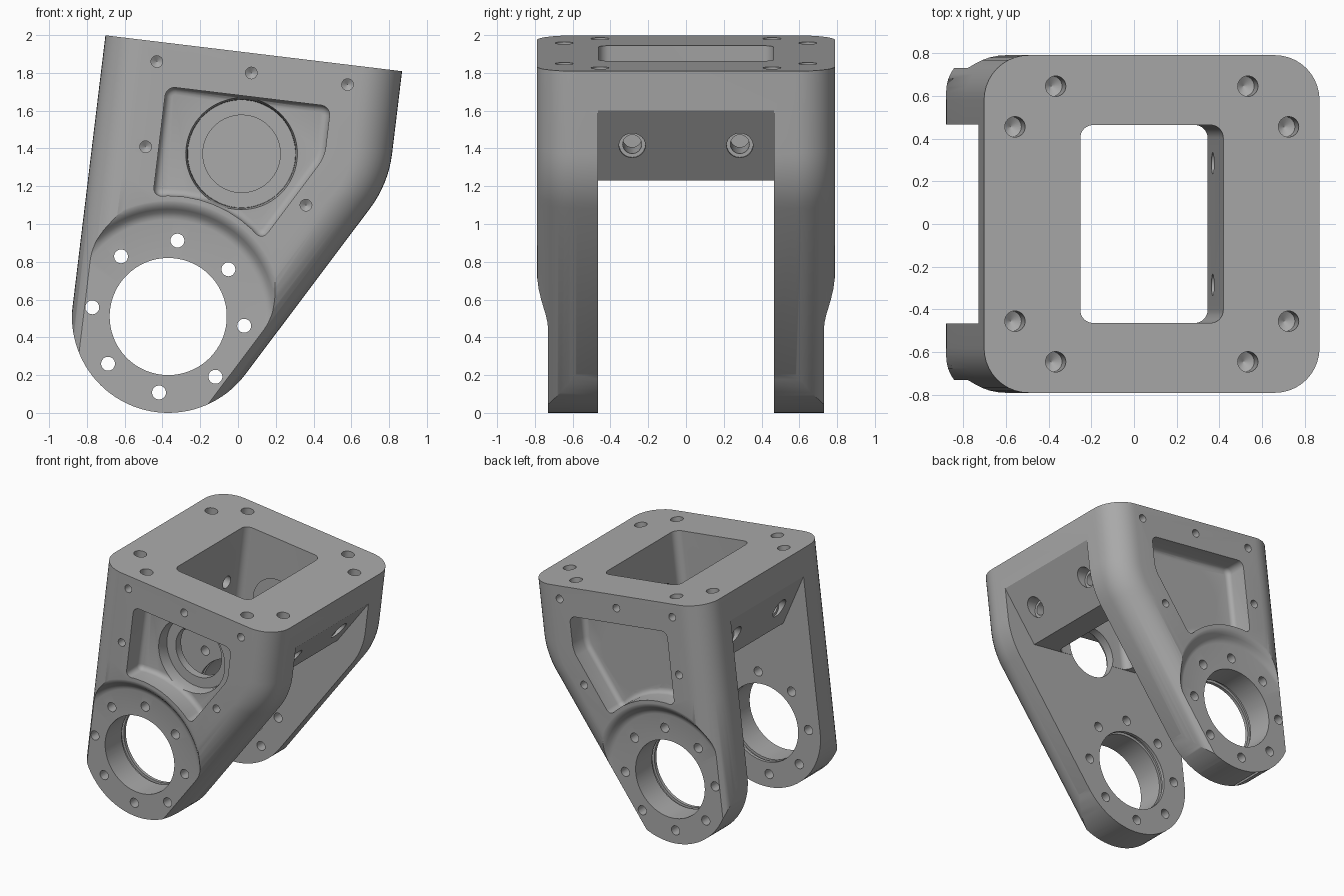
import bpy, bmesh, math
from mathutils import Matrix, Vector

if "Cube" in bpy.data.objects:
    bpy.data.objects.remove(bpy.data.objects["Cube"], do_unlink=True)

TILT = math.radians(6.9)       # whole bracket leans about the y axis
LEFT, RIGHT, TOP, HALF = -0.937, 0.645, 1.90, 0.79
MID = (LEFT + RIGHT) / 2
EAR = (-0.428, 0.462)          # pivot bearing centre
HUB = (MID, 1.364)             # upper bore centre
ROUND = 0.21
S60 = math.tan(math.radians(30))

grey = bpy.data.materials.new("machined_grey")
grey.use_nodes = True
colour = (0.40, 0.40, 0.40, 1)
grey.diffuse_color = colour
grey.node_tree.nodes["Principled BSDF"].inputs["Base Color"].default_value = colour


def make(name, bm):
    bmesh.ops.recalc_face_normals(bm, faces=bm.faces[:])
    mesh = bpy.data.meshes.new(name)
    bm.to_mesh(mesh)
    bm.free()
    mesh.materials.append(grey)
    obj = bpy.data.objects.new(name, mesh)
    bpy.context.collection.objects.link(obj)
    return obj


def loft(bm, rings):
    """Skin equal-length rings of points and cap both ends."""
    rows = [[bm.verts.new(p) for p in ring] for ring in rings]
    n = len(rows[0])
    for a, b in zip(rows, rows[1:]):
        for i in range(n):
            bm.faces.new((a[i], a[(i + 1) % n], b[(i + 1) % n], b[i]))
    caps = [bm.faces.new(rows[0]), bm.faces.new(rows[-1])]
    return rows, caps


def prism(bm, outline, y0, y1):
    return loft(bm, [[(u, y, w) for u, w in outline] for y in (y0, y1)])


def lathe(bm, profile, origin, axis, n=48):
    """Turned solid; profile is (radius, distance along axis)."""
    axis = Vector(axis)
    side = axis.orthogonal().normalized()
    other = axis.cross(side)
    rings = []
    for r, h in profile:
        r = max(r, 0.0005)
        rings.append([Vector(origin) + axis * h
                      + side * r * math.cos(math.tau * i / n)
                      + other * r * math.sin(math.tau * i / n) for i in range(n)])
    loft(bm, rings)


def rounded(u0, u1, half, w, r, r_left, r_right, n=10):
    """Rounded rectangle at height w with its own corner widths left and right."""
    pts = []
    corners = ((u1, 1, 1, r_right), (u0, -1, 1, r_left),
               (u0, -1, -1, r_left), (u1, 1, -1, r_right))
    for k, (u, su, sy, ru) in enumerate(corners):
        for i in range(n + 1):
            a = math.pi / 2 * (k + i / n)
            pts.append((u - su * ru + ru * math.cos(a),
                        sy * (half - r) + r * math.sin(a), w))
    return pts


def arc(centre, r, a0, a1, n):
    return [(centre[0] + r * math.cos(math.radians(a0 + (a1 - a0) * i / n)),
             centre[1] + r * math.sin(math.radians(a0 + (a1 - a0) * i / n)))
            for i in range(n + 1)]


def boolean(obj, bm, operation="DIFFERENCE"):
    cutter = make("cutter", bm)
    cutter.hide_render = True
    mod = obj.modifiers.new("cut", "BOOLEAN")
    mod.operation, mod.object, mod.solver = operation, cutter, "EXACT"
    bpy.context.view_layer.objects.active = obj
    bpy.ops.object.modifier_apply(modifier=mod.name)
    bpy.data.objects.remove(cutter, do_unlink=True)


# Outer body: straight left side, right side bending inward to a 60 degree slope
bm = bmesh.new()
rings = [rounded(LEFT, RIGHT, HALF, TOP, ROUND, ROUND, ROUND)]
for u, w in arc((RIGHT - 0.6, 1.46), 0.6, 0, -30, 8):
    lean = math.cos(math.asin((w - 1.46) / 0.6))
    rings.append(rounded(LEFT, u, HALF, w, ROUND, ROUND, ROUND / lean))
low = -0.2
rings.append(rounded(LEFT, RIGHT - (1.30 - low) * S60, HALF, low, ROUND, ROUND,
                     ROUND / math.cos(math.pi / 6)))
loft(bm, rings)
body = make("bracket_body", bm)

# Round lower ends of the arms
bm = bmesh.new()
prism(bm, arc(EAR, 0.51, 180, 330, 40) + [(1, 1), (1, 2.2), (-1.3, 2.2), (-1.3, 0.6)], -1, 1)
boolean(body, bm, "INTERSECT")

# Channel between the arms, leaving two sloped cross walls
bm = bmesh.new()
bottom, reach = 1.288, 0.559
flare = reach + (1.97 - bottom) * S60
prism(bm, [(MID - flare, 1.97), (MID - reach, bottom), (MID + reach, bottom),
           (MID + flare, 1.97), (1.5, 1.97), (1.5, -1), (-1.5, -1), (-1.5, 1.97)],
      -0.465, 0.465)
boolean(body, bm)

# Rectangular opening through the top
bm = bmesh.new()
loft(bm, [rounded(MID - 0.337, MID + 0.337, 0.463, w, 0.06, 0.06, 0.06) for w in (1.1, 2.1)])
boolean(body, bm)

# Thinned faces around the pivot bearings, with a soft shoulder
bm = bmesh.new()
for s in (-1, 1):
    lathe(bm, [(0, 0.73), (0.513, 0.73), (0.53, 0.733), (0.55, 0.744), (0.568, 0.764),
               (0.584, 0.78), (0.605, 0.789), (0.63, 0.792), (0.63, 0.9), (0, 0.9)],
          (EAR[0], 0, EAR[1]), (0, s, 0), 96)
boolean(body, bm)

# Lightening pockets with rounded corners and filleted floors
for s in (-1, 1):
    bm = bmesh.new()
    outline = [(-0.585, 1.67), (0.292, 1.67), (0.292, 1.40)] + arc(EAR, 0.64, 46, 104.2, 8)
    rows, caps = prism(bm, outline, s * 0.9, s * 0.62)
    bmesh.ops.recalc_face_normals(bm, faces=bm.faces[:])
    uprights = [e for e in bm.edges
                if abs(e.verts[0].co.y - e.verts[1].co.y) > 0.1
                and e.calc_face_angle(0) > 0.3]
    bmesh.ops.bevel(bm, geom=uprights, offset=0.05, segments=5, profile=0.5,
                    affect="EDGES", clamp_overlap=True)
    rim = [e for e in bm.edges if all(abs(v.co.y - s * 0.62) < 1e-4 for v in e.verts)]
    bmesh.ops.bevel(bm, geom=rim, offset=0.04, segments=4, profile=0.5,
                    affect="EDGES", clamp_overlap=True)
    boolean(body, bm)

# Bearing bores with a retaining groove, and stepped upper bores
bm = bmesh.new()
for s in (-1, 1):
    lathe(bm, [(0, 0.4), (0.31, 0.4), (0.31, 0.49), (0.33, 0.49), (0.33, 0.52),
               (0.31, 0.52), (0.31, 1), (0, 1)], (EAR[0], 0, EAR[1]), (0, s, 0), 80)
    lathe(bm, [(0, 0.4), (0.205, 0.4), (0.205, 0.53), (0.285, 0.53), (0.287, 0.58),
               (0.30, 0.64), (0, 0.64)], (HUB[0], 0, HUB[1]), (0, s, 0), 64)
boolean(body, bm)

# Bolt circle around each bearing and tapped holes on the arm faces
bm = bmesh.new()
for s in (-1, 1):
    for u, w in arc(EAR, 0.405, 0, 315, 7):
        lathe(bm, [(0, 0.4), (0.037, 0.4), (0.037, 0.9), (0, 0.9)], (u, 0, w), (0, s, 0), 20)
    for u, w in ((-0.65, 1.795), (MID, 1.795), (0.367, 1.795), (-0.655, 1.34), (0.225, 1.135)):
        lathe(bm, [(0, 0.68), (0.031, 0.70), (0.031, 0.9), (0, 0.9)], (u, 0, w), (0, s, 0), 20)
boolean(body, bm)

# Tapped holes in the top face and counterbored holes in the cross walls
bm = bmesh.new()
for su in (-1, 1):
    for sy in (-1, 1):
        for du, y in ((0.645, 0.455), (0.453, 0.645)):
            lathe(bm, [(0, 1.72), (0.048, 1.75), (0.048, 2), (0, 2)],
                  (MID + su * du, sy * y, 0), (0, 0, 1), 24)
        lathe(bm, [(0, 0.2), (0.05, 0.2), (0.05, 0.62), (0.07, 0.62), (0.07, 0.85), (0, 0.85)],
              (MID, sy * 0.285, 1.49), (su, 0, 0), 24)
boolean(body, bm)

# Lean the finished bracket and shade it
body.data.transform(Matrix.Rotation(TILT, 4, "Y"))
bpy.ops.object.select_all(action="DESELECT")
body.select_set(True)
bpy.context.view_layer.objects.active = body
bpy.ops.object.shade_smooth_by_angle(angle=math.radians(28))
